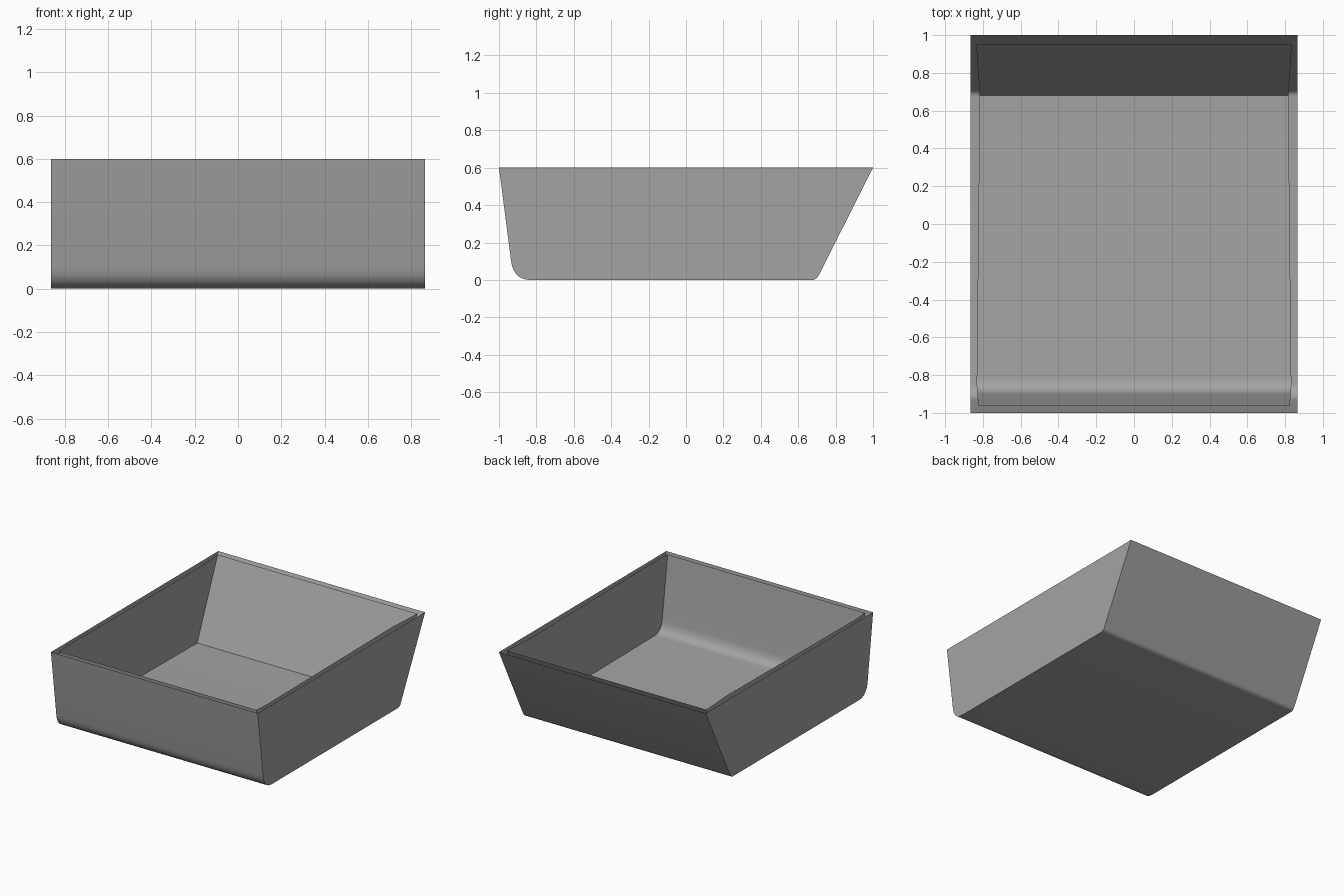
import bpy, bmesh
from mathutils import Vector

cube = bpy.data.objects.get("Cube")
if cube:
    bpy.data.objects.remove(cube, do_unlink=True)

HEIGHT = 0.6
HALF_WIDTH = 0.865

# Plain grey material
grey = bpy.data.materials.new("plain_grey")
grey.use_nodes = True
color = (0.37, 0.37, 0.37, 1.0)
grey.diffuse_color = color
grey.node_tree.nodes["Principled BSDF"].inputs["Base Color"].default_value = color


def fillet(start, corner, end, steps=8):
    """Rounded corner through (y, z) control points."""
    a, b, c = Vector(start), Vector(corner), Vector(end)
    points = []
    for i in range(steps + 1):
        t = i / steps
        points.append(tuple(a * (1 - t) ** 2 + b * 2 * t * (1 - t) + c * t * t))
    return points


def make_object(name, bm):
    mesh = bpy.data.meshes.new(name)
    bm.to_mesh(mesh)
    bm.free()
    mesh.materials.append(grey)
    obj = bpy.data.objects.new(name, mesh)
    bpy.context.collection.objects.link(obj)
    bpy.ops.object.select_all(action="DESELECT")
    obj.select_set(True)
    bpy.context.view_layer.objects.active = obj
    bpy.ops.object.shade_smooth_by_angle(angle=0.5)
    return obj


def sweep(bm, profile, width_at, flip):
    """Strip of quads across x along the side profile."""
    rows = [[bm.verts.new((s * width_at(y), y, z)) for s in (-1, 1)]
            for y, z in profile]
    for a, b in zip(rows, rows[1:]):
        quad = [a[0], b[0], b[1], a[1]]
        bm.faces.new(quad[::-1] if flip else quad)
    return rows


# Outer shell: front wall, rounded front edge, base, sloping back, flat sides
outer = ([(-1, HEIGHT)]
         + fillet((-0.935, 0.1), (-0.922, 0), (-0.83, 0))
         + fillet((0.675, 0), (0.698, 0), (0.71, 0.025), 4)
         + [(1, HEIGHT)])
bm = bmesh.new()
rows = sweep(bm, outer, lambda y: HALF_WIDTH, False)
bm.faces.new([r[0] for r in rows][::-1])
bm.faces.new([r[1] for r in rows])
bmesh.ops.recalc_face_normals(bm, faces=bm.faces)
# The open top can confuse the solver, so point the base downward explicitly
base = min(bm.faces, key=lambda f: f.calc_center_median().z)
base.normal_update()
if base.normal.z > 0:
    bmesh.ops.reverse_faces(bm, faces=bm.faces)
make_object("outer_shell", bm)


# Inner liner: side walls bow in slightly toward the foot of the sloping back
def liner_width(y):
    stations = [(-0.96, 0.825), (-0.85, 0.833), (0.69, 0.817), (0.95, 0.835)]
    for (y0, x0), (y1, x1) in zip(stations, stations[1:]):
        if y <= y1:
            return x0 + (x1 - x0) * (y - y0) / (y1 - y0)
    return stations[-1][1]


inner = ([(-0.96, HEIGHT)]
         + fillet((-0.9, 0.13), (-0.888, 0.04), (-0.82, 0.04))
         + [(0.68, 0.04), (0.95, HEIGHT)])
bm = bmesh.new()
rows = sweep(bm, inner, liner_width, True)
for side in (0, 1):
    bottom = [r[side] for r in rows]
    top = [v if v.co.z > HEIGHT - 0.001 else
           bm.verts.new((v.co.x, v.co.y, HEIGHT)) for v in bottom]
    for i in range(len(bottom) - 1):
        ring = [bottom[i], bottom[i + 1], top[i + 1], top[i]]
        bm.faces.new(list(dict.fromkeys(ring)))
bmesh.ops.recalc_face_normals(bm, faces=bm.faces)
floor = max(bm.faces, key=lambda f: f.calc_area() * abs(f.normal.z))
if floor.normal.z < 0:
    bmesh.ops.reverse_faces(bm, faces=bm.faces)
make_object("inner_liner", bm)
